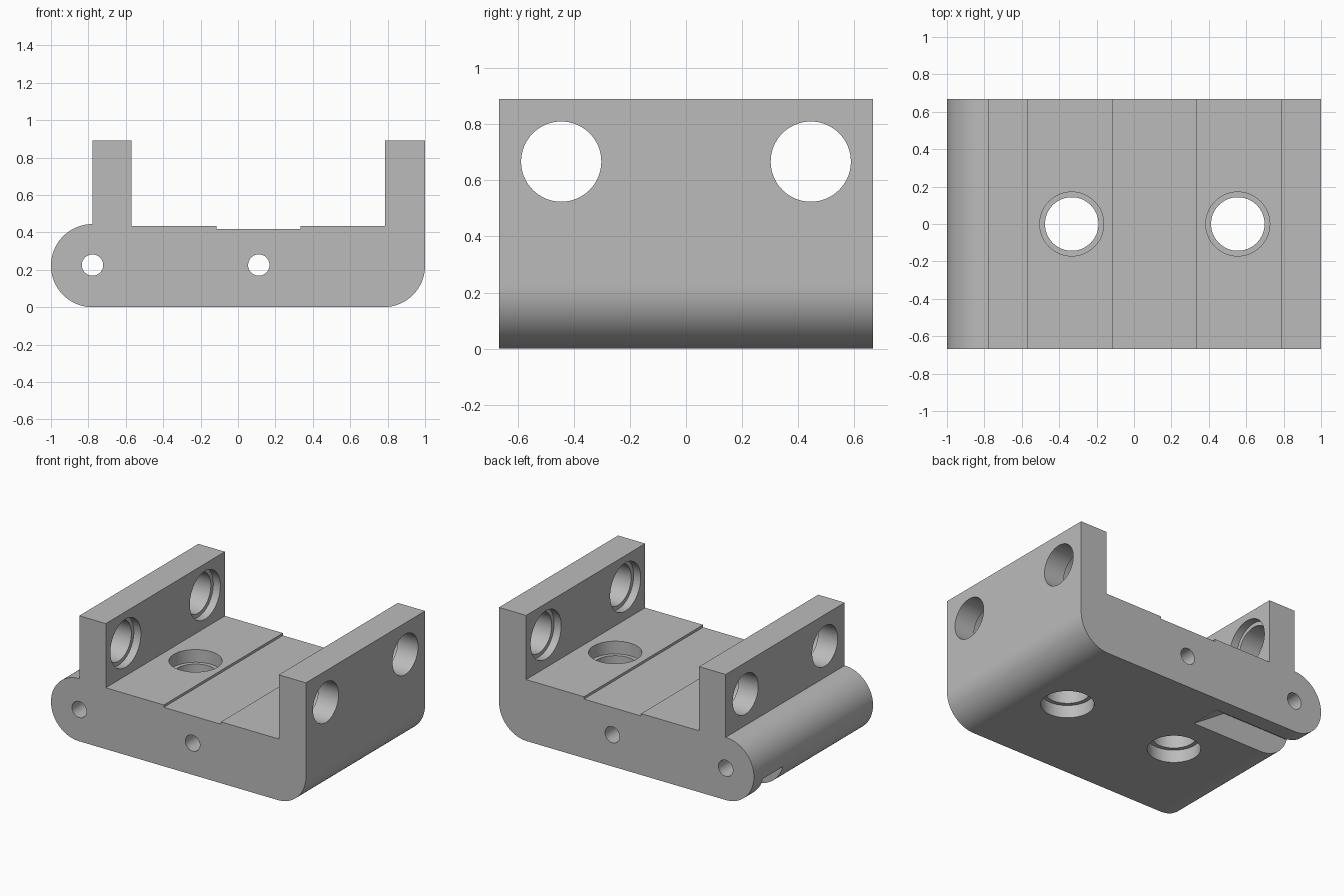
import bpy, bmesh
from math import cos, sin, pi, radians
from mathutils import Matrix

if "Cube" in bpy.data.objects:
    bpy.data.objects.remove(bpy.data.objects["Cube"], do_unlink=True)

grey = bpy.data.materials.new("plain_grey")
grey.use_nodes = True
colour = (0.5, 0.5, 0.5, 1)
grey.diffuse_color = colour
grey.node_tree.nodes["Principled BSDF"].inputs["Base Color"].default_value = colour

HALF = 0.667   # half depth in y
R = 0.222      # radius of the rounded ends
BORE, COUNTER = 0.143, 0.171


def link(name, bm):
    bmesh.ops.recalc_face_normals(bm, faces=bm.faces)
    mesh = bpy.data.meshes.new(name)
    bm.to_mesh(mesh)
    bm.free()
    ob = bpy.data.objects.new(name, mesh)
    bpy.context.collection.objects.link(ob)
    return ob


def extrude_profile(name, points, y0, y1):
    """Extrude an x-z outline along y."""
    bm = bmesh.new()
    face = bm.faces.new([bm.verts.new((x, y0, z)) for x, z in points])
    moved = bmesh.ops.extrude_face_region(bm, geom=[face])["geom"]
    bmesh.ops.translate(bm, vec=(0, y1 - y0, 0),
                        verts=[v for v in moved if isinstance(v, bmesh.types.BMVert)])
    return link(name, bm)


def cylinder(name, centre, radius, length, axis):
    turn = {"x": Matrix.Rotation(pi / 2, 4, "Y"),
            "y": Matrix.Rotation(pi / 2, 4, "X"),
            "z": Matrix.Identity(4)}[axis]
    bm = bmesh.new()
    bmesh.ops.create_cone(bm, cap_ends=True, segments=64, radius1=radius, radius2=radius,
                          depth=length, matrix=Matrix.Translation(centre) @ turn)
    return link(name, bm)


def arc(cx, cz, start, end, steps=24):
    angles = [radians(start + (end - start) * i / steps) for i in range(steps + 1)]
    return [(cx + R * cos(a), cz + R * sin(a)) for a in angles]


# Channel body with a rounded hinge end, two upright walls and a shallow floor groove
outline = arc(-0.778, R, 90, 270, 48) + arc(0.778, R, 270, 360)
outline += [(1, 0.89), (0.787, 0.89), (0.787, 0.435), (0.333, 0.435), (0.333, 0.418),
            (-0.115, 0.418), (-0.115, 0.435), (-0.57, 0.435), (-0.57, 0.89), (-0.778, 0.89)]
body = extrude_profile("channel_bracket", outline, -HALF, HALF)
cutters = []

# Long pin holes from front to back
for x in (-0.778, 0.111):
    cutters.append(cylinder("pin_hole", (x, 0, 0.225), 0.057, 1.6, "y"))

# Floor holes, counterbored above and below
for x in (-0.333, 0.555):
    cutters.append(cylinder("floor_hole", (x, 0, 0.2), BORE, 0.8, "z"))
    cutters.append(cylinder("floor_counterbore_top", (x, 0, 0.445), COUNTER, 0.2, "z"))
    cutters.append(cylinder("floor_counterbore_bottom", (x, 0, -0.01), COUNTER, 0.2, "z"))

# Wall holes, counterbored on the inner faces
for y in (-0.445, 0.445):
    for wall_x, inner_x in ((-0.674, -0.57), (0.893, 0.787)):
        cutters.append(cylinder("wall_hole", (wall_x, y, 0.667), BORE, 0.3, "x"))
        cutters.append(cylinder("wall_counterbore", (inner_x, y, 0.667), COUNTER, 0.11, "x"))

# Ramped slot under the hinge end
cutters.append(extrude_profile(
    "hinge_slot", [(-0.16, -0.04), (-0.47, 0.166), (-1.1, 0.166), (-1.1, -0.04)], 0.333, 0.556))

for cutter in cutters:
    cutter.hide_render = True
    cut = body.modifiers.new(cutter.name, "BOOLEAN")
    cut.operation = "DIFFERENCE"
    cut.solver = "EXACT"
    cut.object = cutter

# Bake the cuts and remove the helpers
graph = bpy.context.evaluated_depsgraph_get()
graph.update()
result = bpy.data.meshes.new_from_object(body.evaluated_get(graph))
body.modifiers.clear()
body.data = result
for cutter in cutters:
    bpy.data.objects.remove(cutter, do_unlink=True)
result.materials.clear()
result.materials.append(grey)

bpy.ops.object.select_all(action="DESELECT")
body.select_set(True)
bpy.context.view_layer.objects.active = body
bpy.ops.object.shade_smooth_by_angle(angle=radians(30))
